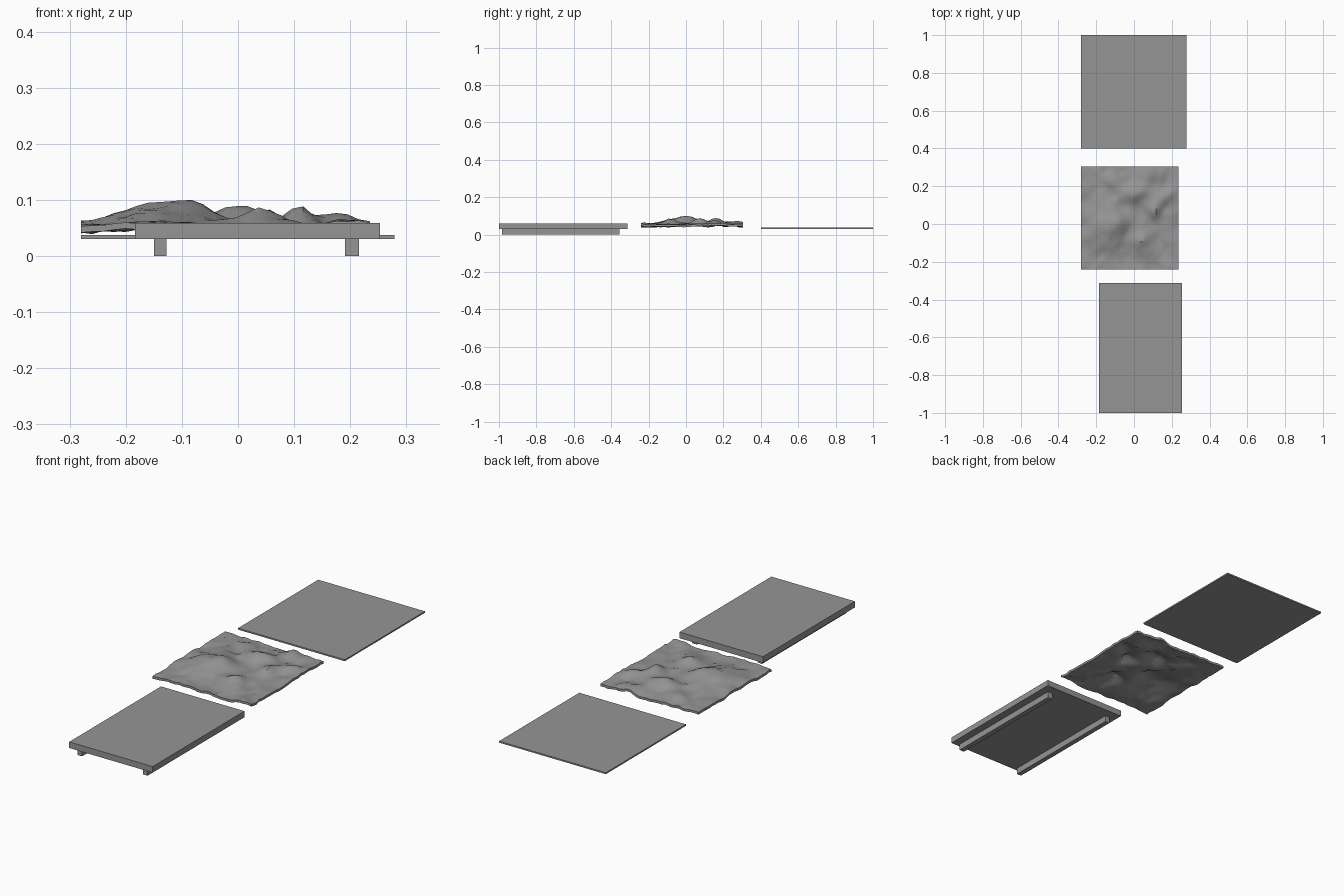
import bpy, bmesh, math
from mathutils import Vector, noise

if "Cube" in bpy.data.objects:
    bpy.data.objects.remove(bpy.data.objects["Cube"])

# Dark grey shared by every part
grey = bpy.data.materials.new("dark_grey")
grey.diffuse_color = (0.3, 0.3, 0.3, 1)
grey.use_nodes = True
grey.node_tree.nodes["Principled BSDF"].inputs["Base Color"].default_value = grey.diffuse_color


def add_object(name, bm):
    mesh = bpy.data.meshes.new(name)
    bm.to_mesh(mesh)
    bm.free()
    mesh.materials.append(grey)
    obj = bpy.data.objects.new(name, mesh)
    bpy.context.collection.objects.link(obj)
    return obj


def box(name, x, y, z):
    bm = bmesh.new()
    bmesh.ops.create_cube(bm, size=1)
    for v in bm.verts:
        v.co = [(lo + hi) / 2 + c * (hi - lo) for c, (lo, hi) in zip(v.co, (x, y, z))]
    return add_object(name, bm)


# Low table: thick top on two long runners
box("table_top", (-0.184, 0.253), (-1.0, -0.313), (0.03, 0.059))
for side, x in (("left", (-0.15, -0.127)), ("right", (0.191, 0.216))):
    box(side + "_runner", x, (-0.985, -0.355), (0.0, 0.03))

# Thin flat board at the back
box("flat_board", (-0.28, 0.279), (0.4, 1.0), (0.03, 0.037))

# Terrain hills: x, y, height, x spread, y spread
HILLS = [
    (-0.14, -0.01, 0.040, 0.10, 0.12),
    (-0.08, 0.01, 0.019, 0.035, 0.04),
    (0.00, 0.16, 0.030, 0.08, 0.05),
    (0.04, -0.08, 0.026, 0.05, 0.04),
    (0.11, 0.07, 0.030, 0.035, 0.05),
    (0.17, 0.15, 0.022, 0.05, 0.04),
    (-0.13, 0.22, 0.016, 0.06, 0.04),
    (0.08, 0.29, 0.018, 0.04, 0.05),
    (-0.06, -0.14, -0.010, 0.05, 0.04),
]


def height(x, y):
    z = 0.055
    for cx, cy, h, sx, sy in HILLS:
        z += h * math.exp(-((x - cx) / sx) ** 2 - ((y - cy) / sy) ** 2)
    # rough ground with sharp little ridges
    z += 0.010 * noise.noise(Vector((x * 11, y * 11, 3.1)))
    z += 0.014 * (0.25 - abs(noise.noise(Vector((x * 17, y * 17, 7.7)))))
    return min(0.115, max(0.050, z))


# Terrain sheet: displaced grid extruded straight down to an even thickness
bm = bmesh.new()
bmesh.ops.create_grid(bm, x_segments=26, y_segments=26, size=0.5)
for v in bm.verts:
    x, y = -0.0225 + v.co.x * 0.515, 0.0325 + v.co.y * 0.545
    v.co = (x, y, height(x, y))
lower = bmesh.ops.extrude_face_region(bm, geom=bm.faces[:], use_keep_orig=True)
for v in lower["geom"]:
    if isinstance(v, bmesh.types.BMVert):
        v.co.z -= 0.011
bmesh.ops.triangulate(bm, faces=bm.faces[:])
bmesh.ops.recalc_face_normals(bm, faces=bm.faces[:])
terrain = add_object("terrain_sheet", bm)
bpy.context.view_layer.objects.active = terrain
terrain.select_set(True)
bpy.ops.object.shade_smooth_by_angle(angle=math.radians(35))
